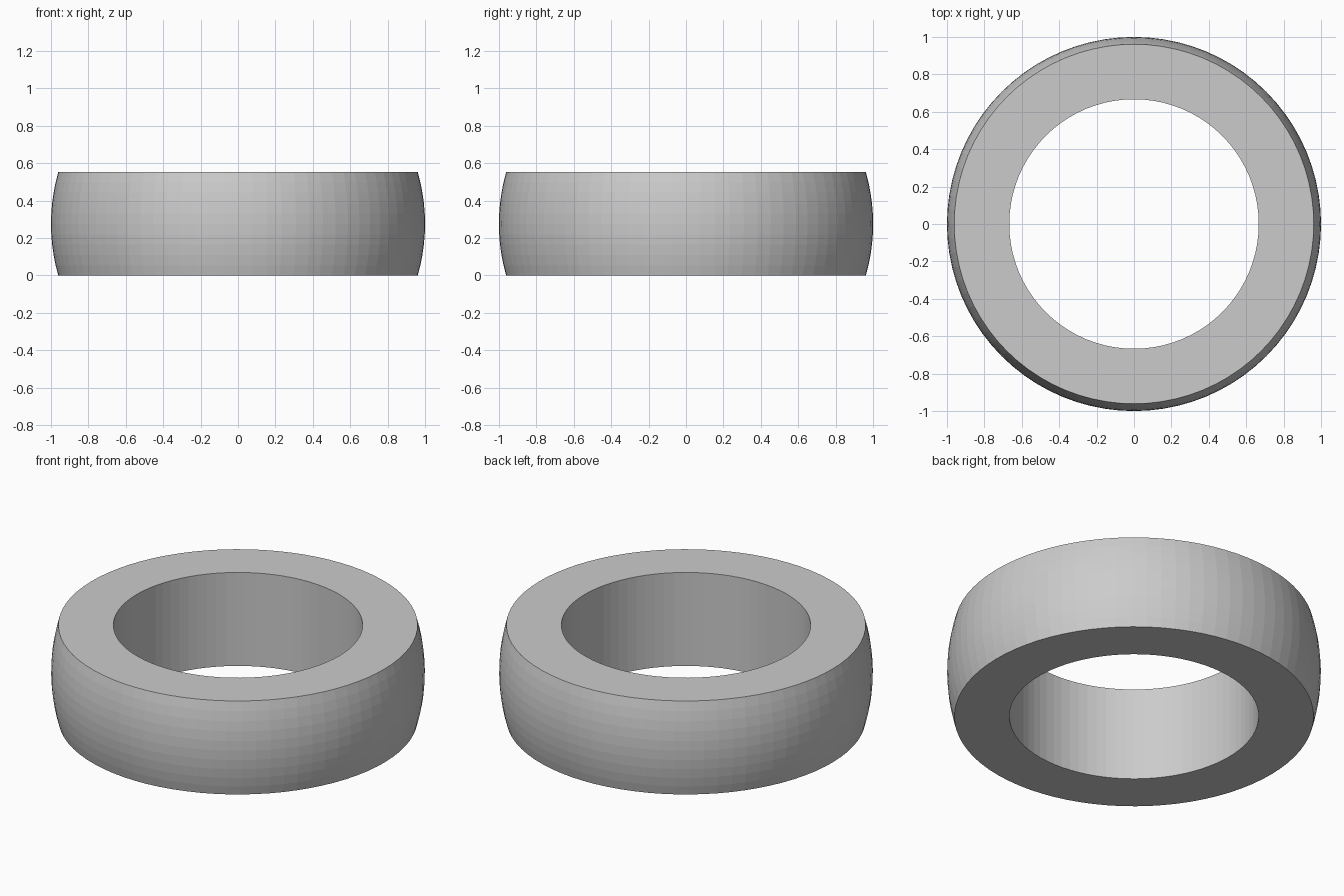
import bpy, bmesh, math

if "Cube" in bpy.data.objects:
    bpy.data.objects.remove(bpy.data.objects["Cube"])

HEIGHT = 0.552      # ring height
OUTER = 1.0         # radius of the spherical outer face
BORE = 0.667        # radius of the straight bore
BANDS = 10          # facets over the height of the outer face
SEGMENTS = 80       # facets around

# Half section: bulged outer arc, closed by the straight bore
half_angle = math.asin(HEIGHT / 2 / OUTER)
profile = [(BORE, 0.0)]
for i in range(BANDS + 1):
    a = -half_angle + 2 * half_angle * i / BANDS
    profile.append((OUTER * math.cos(a), HEIGHT / 2 + OUTER * math.sin(a)))
profile.append((BORE, HEIGHT))

# Revolve the section around z
bm = bmesh.new()
verts = [bm.verts.new((r, 0, z)) for r, z in profile]
edges = [bm.edges.new((verts[i], verts[(i + 1) % len(verts)])) for i in range(len(verts))]
bmesh.ops.spin(bm, geom=verts + edges, cent=(0, 0, 0), axis=(0, 0, 1),
               angle=2 * math.pi, steps=SEGMENTS, use_merge=True)
bmesh.ops.remove_doubles(bm, verts=bm.verts, dist=1e-5)
bmesh.ops.recalc_face_normals(bm, faces=bm.faces)

mesh = bpy.data.meshes.new("bearing_inner_ring")
bm.to_mesh(mesh)
bm.free()
ring = bpy.data.objects.new("bearing_inner_ring", mesh)
bpy.context.collection.objects.link(ring)
